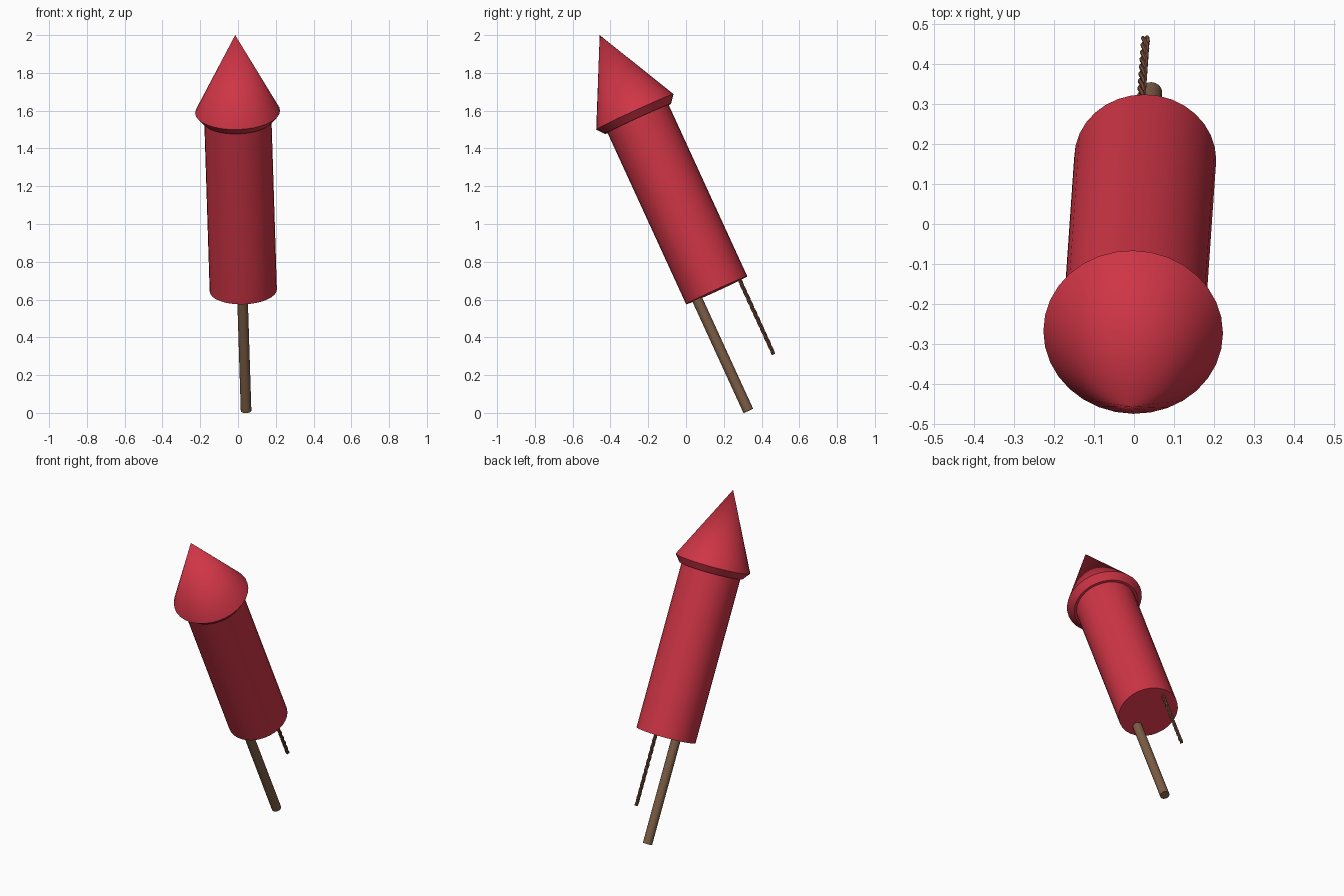
import bpy, bmesh, math
from mathutils import Matrix, Vector

if "Cube" in bpy.data.objects:
    bpy.data.objects.remove(bpy.data.objects["Cube"])

# Local frame: origin at the nose tip, local z along the tilted rocket axis
axis = Vector((-0.043, -0.62, 1.352)).normalized()
side = (Vector((1, 0, 0)) - axis * axis.x).normalized()
back = axis.cross(side)
frame = Matrix((side, back, axis)).transposed().to_4x4()
frame.translation = Vector((-0.015, -0.457, 2.0))


def material(name, color):
    m = bpy.data.materials.new(name)
    m.diffuse_color = (*color, 1)
    m.use_nodes = True
    m.node_tree.nodes["Principled BSDF"].inputs["Base Color"].default_value = m.diffuse_color
    return m


red = material("red_paper", (0.62, 0.035, 0.06))
wood = material("wood", (0.20, 0.11, 0.06))
cord = material("cord", (0.19, 0.075, 0.045))


def finish(obj, mat):
    obj.data.materials.append(mat)
    obj.matrix_world = frame
    bpy.ops.object.select_all(action='DESELECT')
    obj.select_set(True)
    bpy.context.view_layer.objects.active = obj
    bpy.ops.object.shade_smooth_by_angle(angle=math.radians(30))


def lathe(name, profile, mat, n=32, x=0, y=0):
    """Revolve (radius, z) points about a line parallel to the axis."""
    bm = bmesh.new()
    rings = []
    for r, z in profile:
        if r == 0:
            rings.append([bm.verts.new((x, y, z))] * n)
        else:
            rings.append([bm.verts.new((x + r * math.cos(math.tau * i / n),
                                        y + r * math.sin(math.tau * i / n), z))
                          for i in range(n)])
    for a, b in zip(rings, rings[1:]):
        for i in range(n):
            j = (i + 1) % n
            bm.faces.new(list(dict.fromkeys((a[i], a[j], b[j], b[i]))))
    for ring in (rings[0], rings[-1]):
        if ring[0] is not ring[1]:
            bm.faces.new(ring)
    bmesh.ops.recalc_face_normals(bm, faces=bm.faces)
    mesh = bpy.data.meshes.new(name)
    bm.to_mesh(mesh)
    bm.free()
    obj = bpy.data.objects.new(name, mesh)
    bpy.context.collection.objects.link(obj)
    finish(obj, mat)


# Nose cone with chamfered lower lip
lathe("nose_cone", [(0, 0), (0.225, -0.447), (0.192, -0.488)], red)
# Paper tube
lathe("body_tube", [(0.178, -0.488), (0.178, -1.487)], red)
# Guide stick
lathe("guide_stick", [(0.028, -1.46), (0.028, -2.137)], wood, 16, -0.004, -0.114)

# Twisted fuse: three strands wound round each other
curve = bpy.data.curves.new("fuse", 'CURVE')
curve.dimensions = '3D'
curve.bevel_depth = 0.0058
curve.bevel_resolution = 1
curve.use_fill_caps = True
steps, top, bottom, pitch = 60, -1.47, -1.92, 0.13
for k in range(3):
    s = curve.splines.new('POLY')
    s.points.add(steps)
    for i, p in enumerate(s.points):
        z = top + (bottom - top) * i / steps
        a = math.tau * ((top - z) / pitch + k / 3)
        p.co = (-0.012 + 0.0058 * math.cos(a), 0.133 + 0.0058 * math.sin(a), z, 1)
strands = bpy.data.objects.new("fuse_path", curve)
bpy.context.collection.objects.link(strands)
bpy.context.view_layer.update()
mesh = bpy.data.meshes.new_from_object(strands.evaluated_get(bpy.context.evaluated_depsgraph_get()))
bpy.data.objects.remove(strands)
fuse = bpy.data.objects.new("fuse", mesh)
bpy.context.collection.objects.link(fuse)
finish(fuse, cord)
